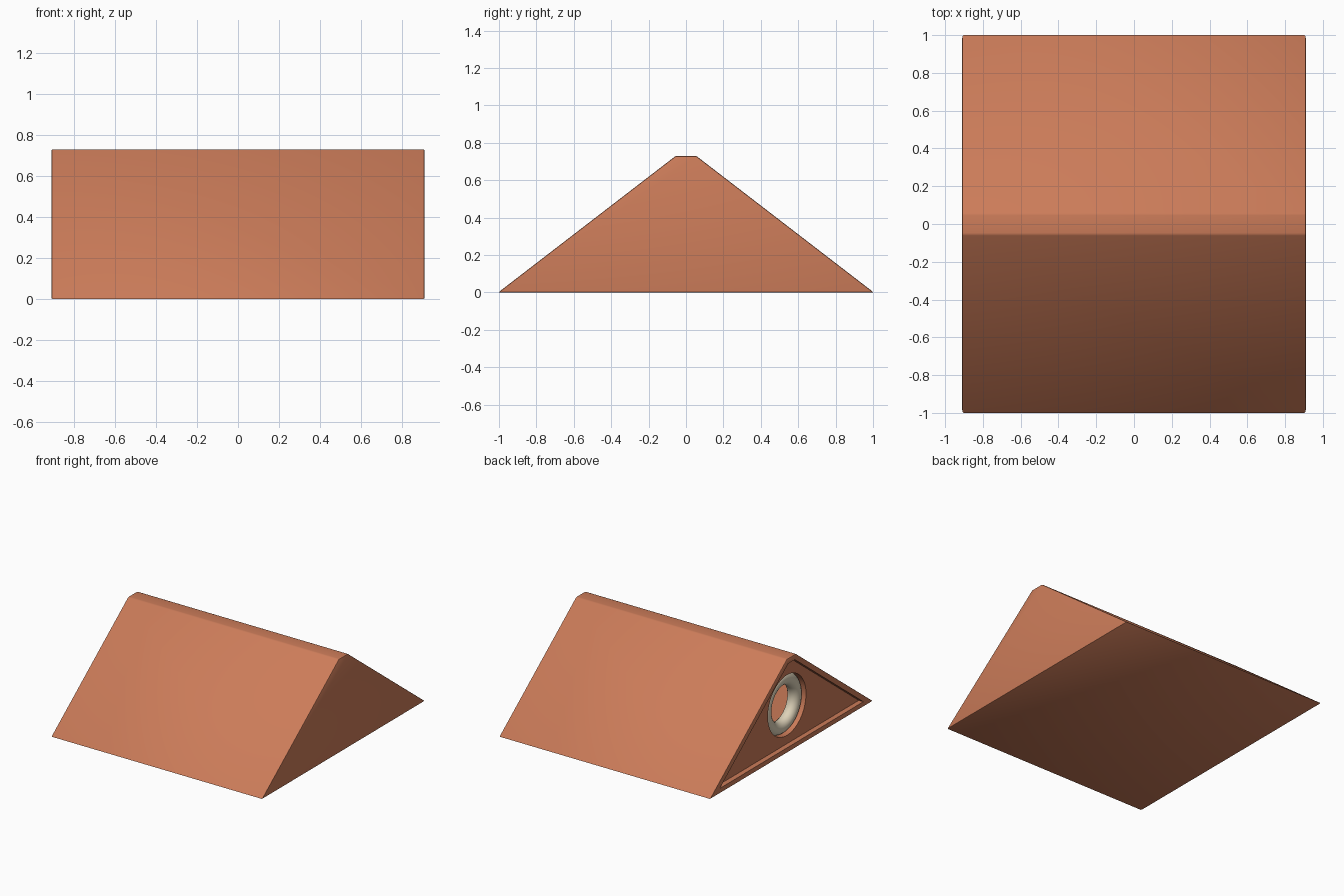
import bpy, bmesh, math

if "Cube" in bpy.data.objects:
    bpy.data.objects.remove(bpy.data.objects["Cube"])

def material(name, rgb):
    m = bpy.data.materials.new(name)
    m.diffuse_color = (*rgb, 1)
    m.use_nodes = True
    m.node_tree.nodes["Principled BSDF"].inputs["Base Color"].default_value = m.diffuse_color
    return m

terracotta = material("terracotta", (0.60, 0.20, 0.10))
cream = material("cream", (0.72, 0.64, 0.48))

def prism(name, base, top, z0, z1, x0, x1):
    """Trapezoid profile (half widths base and top) extruded along x."""
    prof = [(-base, z0), (base, z0), (top, z1), (-top, z1)]
    bm = bmesh.new()
    f = bm.faces.new([bm.verts.new((x0, y, z)) for y, z in prof])
    ext = bmesh.ops.extrude_face_region(bm, geom=[f])
    moved = [v for v in ext["geom"] if isinstance(v, bmesh.types.BMVert)]
    bmesh.ops.translate(bm, verts=moved, vec=(x1 - x0, 0, 0))
    bmesh.ops.recalc_face_normals(bm, faces=bm.faces)
    me = bpy.data.meshes.new(name)
    bm.to_mesh(me)
    bm.free()
    ob = bpy.data.objects.new(name, me)
    bpy.context.collection.objects.link(ob)
    me.materials.append(terracotta)
    return ob

def cut(target, cutter):
    """Subtract the cutter, then discard it."""
    cutter.hide_render = True
    mod = target.modifiers.new("cut", "BOOLEAN")
    mod.operation, mod.object, mod.solver = "DIFFERENCE", cutter, "EXACT"
    bpy.context.view_layer.objects.active = target
    bpy.ops.object.modifier_apply(modifier=mod.name)
    bpy.data.objects.remove(cutter)

# Gabled body with softly rounded edges
L, H, HOLE_Z = 0.91, 0.73, 0.34
body = prism("gabled_body", 1.004, 0.055, 0, H, -L, L)
bev = body.modifiers.new("round", "BEVEL")
bev.width, bev.segments = 0.008, 2
bpy.context.view_layer.objects.active = body
bpy.ops.object.modifier_apply(modifier=bev.name)

# Recessed panel on the left end, and the hollow behind it
cut(body, prism("panel_cutter", 0.884, 0.041, 0.04, H - 0.04, -L - 0.1, -L + 0.04))
cut(body, prism("hollow_cutter", 0.86, 0.03, 0.05, H - 0.06, -L + 0.14, L - 0.06))

# Round entrance hole
bpy.ops.mesh.primitive_cylinder_add(vertices=64, radius=0.235, depth=0.4,
                                    location=(-L, 0, HOLE_Z), rotation=(0, math.pi / 2, 0))
cut(body, bpy.context.object)
body.select_set(True)
bpy.context.view_layer.objects.active = body
bpy.ops.object.shade_smooth_by_angle(angle=math.radians(30))

# Cream ring lining the hole
bpy.ops.mesh.primitive_torus_add(major_radius=0.186, minor_radius=0.05, major_segments=64,
                                 minor_segments=20, location=(-L + 0.105, 0, HOLE_Z),
                                 rotation=(0, math.pi / 2, 0))
ring = bpy.context.object
ring.name = "entrance_ring"
ring.data.materials.append(cream)
bpy.ops.object.shade_smooth()
